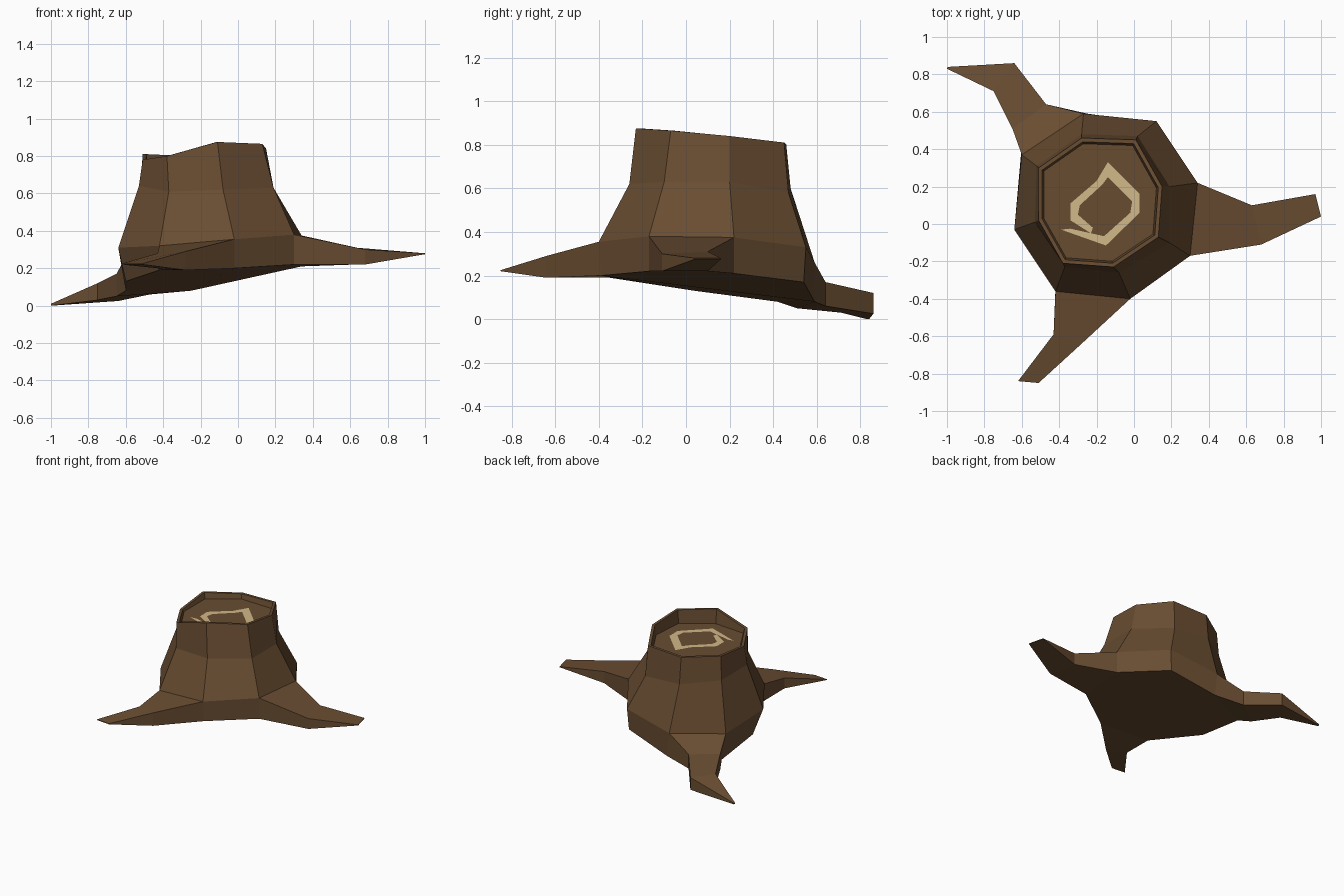
import bpy
import bmesh
from mathutils import Vector

cube = bpy.data.objects.get("Cube")
if cube:
    bpy.data.objects.remove(cube, do_unlink=True)


def make_material(name, colour):
    material = bpy.data.materials.new(name)
    material.use_nodes = True
    material.diffuse_color = colour
    shader = next(n for n in material.node_tree.nodes if n.type == "BSDF_PRINCIPLED")
    shader.inputs["Base Color"].default_value = colour
    return material


def finish(bm, name, material):
    """Turn a bmesh into a flat shaded object with one material."""
    mesh = bpy.data.meshes.new(name)
    bm.to_mesh(mesh)
    bm.free()
    mesh.materials.append(material)
    obj = bpy.data.objects.new(name, mesh)
    bpy.context.scene.collection.objects.link(obj)
    return obj


def add_loop(bm, points):
    return [bm.verts.new(p) for p in points]


def bridge(bm, first, second, skip=()):
    """Join two equal closed loops with quads, leaving skipped sides open."""
    count = len(first)
    for i in range(count):
        if i not in skip:
            j = (i + 1) % count
            bm.faces.new((first[i], first[j], second[j], second[i]))


bark = make_material("bark brown", (0.14, 0.073, 0.031, 1))
pale_wood = make_material("pale wood", (0.64, 0.48, 0.25, 1))

# Eight-sided trunk rings, from the ground up
base_ring = [(-.42, -.35, .19), (-.02, -.39, .2), (.3, -.17, .22), (.34, .22, .21),
             (.11, .54, .17), (-.25, .59, .08), (-.6, .42, .08), (-.6, .04, .13)]
flare_ring = [(-.42, -.36, .32), (-.02, -.4, .355), (.3, -.17, .38), (.34, .22, .375),
              (.12, .55, .33), (-.27, .59, .26), (-.6, .37, .26), (-.64, -.03, .31)]
waist_ring = [(-.37, -.23, .61), (-.08, -.26, .62), (.19, -.1, .63), (.19, .2, .63),
              (.02, .47, .58), (-.28, .48, .6), (-.52, .31, .63), (-.53, .01, .64)]
rim_ring = [(-.38, -.21, .8), (-.11, -.23, .875), (.13, -.07, .865), (.15, .2, .84),
            (.01, .45, .81), (-.28, .46, .8), (-.51, .3, .81), (-.51, .02, .78)]

# Each root leaves one trunk side and runs through pairs of edge points,
# given as (x, y, top, bottom)
roots = {
    0: [[(-.43, -.59, .28, .2), (-.28, -.64, .29, .19)],
        [(-.62, -.84, .225, .22), (-.51, -.85, .225, .22)]],
    2: [[(.68, -.11, .3, .22), (.63, .1, .31, .22)],
        [(1, .04, .28, .275), (.97, .16, .28, .275)]],
    5: [[(-.47, .64, .17, .06), (-.65, .51, .17, .05)],
        [(-.64, .86, .12, .025), (-.75, .71, .12, .03)],
        [(-.995, .84, .01, 0), (-1, .83, .01, 0)]],
}

bm = bmesh.new()
base, flare, waist, rim = [add_loop(bm, r) for r in
                           (base_ring, flare_ring, waist_ring, rim_ring)]
bridge(bm, base, flare, skip=roots)
bridge(bm, flare, waist)
bridge(bm, waist, rim)
bm.faces.new(base)

# Rim lip and sunken cut face
floor_height = 0.765
centre = sum((Vector(p) for p in rim_ring), Vector()) / len(rim_ring)


def shrink(point, factor):
    offset = Vector(point) - centre
    return Vector((centre.x + offset.x * factor, centre.y + offset.y * factor, point[2]))


lip = add_loop(bm, [shrink(p, 0.94) for p in rim_ring])
floor = add_loop(bm, [shrink((p[0], p[1], floor_height), 0.91) for p in rim_ring])
bridge(bm, rim, lip)
bridge(bm, lip, floor)
bm.faces.new(floor)

# Tapering roots
for side, sections in roots.items():
    after = (side + 1) % len(base)
    loop = [base[side], base[after], flare[after], flare[side]]
    for (ax, ay, at, ab), (bx, by, bt, bb) in sections:
        following = add_loop(bm, [(ax, ay, ab), (bx, by, bb), (bx, by, bt), (ax, ay, at)])
        bridge(bm, loop, following)
        loop = following
    bm.faces.new(loop)

bmesh.ops.recalc_face_normals(bm, faces=bm.faces)
finish(bm, "stump", bark)

# Pale growth ring, an open spiral band lying on the cut face
outer_edge = [(-.39, -.03), (-.15, -.115), (.03, .06), (.03, .16), (-.14, .33),
              (-.2, .23), (-.34, .11), (-.34, .02), (-.23, -.05)]
inner_edge = [(-.34, -.025), (-.16, -.065), (-.02, .06), (-.01, .12), (-.14, .25),
              (-.17, .21), (-.29, .1), (-.3, .05), (-.22, -.02)]
bm = bmesh.new()
outer, inner = [add_loop(bm, [(x, y, floor_height + 0.004) for x, y in edge])
                for edge in (outer_edge, inner_edge)]
for i in range(len(outer) - 1):
    bm.faces.new((outer[i], outer[i + 1], inner[i + 1], inner[i]))
finish(bm, "growth_ring", pale_wood)
